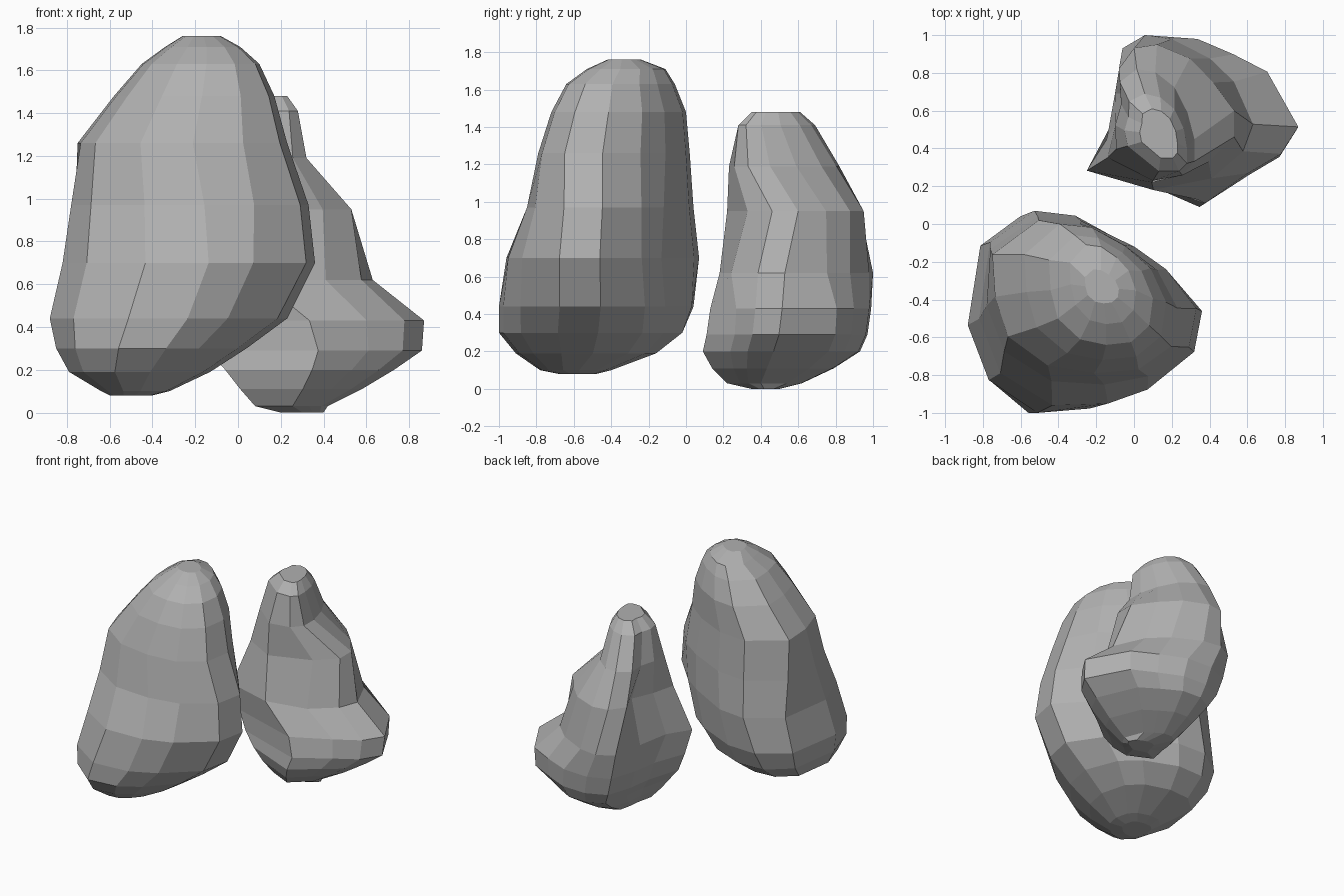
import bpy, bmesh
from mathutils import Vector

cube = bpy.data.objects.get("Cube")
if cube:
    bpy.data.objects.remove(cube, do_unlink=True)

stone = bpy.data.materials.new("stone_grey")
stone.use_nodes = True
grey = (0.44, 0.44, 0.44, 1)
stone.diffuse_color = grey
stone.node_tree.nodes["Principled BSDF"].inputs["Base Color"].default_value = grey


def blend(outlines, z):
    """Outline at height z, mixed from the (height, points) outlines around it."""
    if z <= outlines[0][0]:
        return [Vector(p) for p in outlines[0][1]]
    for (za, a), (zb, b) in zip(outlines, outlines[1:]):
        if z <= zb:
            t = (z - za) / (zb - za)
            return [Vector(p).lerp(Vector(q), t) for p, q in zip(a, b)]
    return [Vector(p) for p in outlines[-1][1]]


def make_rock(name, outlines, rings):
    """Loft a low-poly boulder; each ring is z, x min, x max, y min, y max."""
    bm = bmesh.new()
    loops = []
    for z, xa, xb, ya, yb in rings:
        pts = blend(outlines, z)
        # fit the blended outline exactly into the ring's bounds
        us, vs = [p.x for p in pts], [p.y for p in pts]
        u0, u1, v0, v1 = min(us), max(us), min(vs), max(vs)
        loops.append([bm.verts.new((xa + (p.x - u0) / (u1 - u0) * (xb - xa),
                                    ya + (p.y - v0) / (v1 - v0) * (yb - ya), z))
                      for p in pts])
    n = len(loops[0])
    for a, b in zip(loops, loops[1:]):
        for i in range(n):
            j = (i + 1) % n
            bm.faces.new((a[i], a[j], b[j], b[i]))
    bm.faces.new(loops[0][::-1])
    bm.faces.new(loops[-1])
    bmesh.ops.recalc_face_normals(bm, faces=bm.faces)
    mesh = bpy.data.meshes.new(name)
    bm.to_mesh(mesh)
    bm.free()
    mesh.materials.append(stone)
    rock = bpy.data.objects.new(name, mesh)
    bpy.context.collection.objects.link(rock)


# Tall boulder at the front: round foot, pointed right side, blunt top
front_foot = [(-1, -.1), (-.8, -.65), (-.35, -1), (.15, -.95), (.5, -.75), (.9, -.35),
              (1, .1), (.85, .6), (.55, .85), (0, 1), (-.5, .97), (-.88, .68)]
front_belly = [(-1, -.12), (-.8, -.68), (-.33, -1), (.17, -.96), (.5, -.8), (.93, -.4),
               (1, 0), (.62, .42), (.4, .6), (-.15, .95), (-.5, 1), (-.88, .7)]
front_top = [(-.97, 0), (-.83, -.52), (-.4, -.9), (.1, -1), (.58, -.95), (.93, -.65),
             (1, -.15), (.78, .35), (.42, .68), (-.05, .95), (-.5, 1), (-1, .55)]
make_rock(
    "front_rock",
    [(.2, front_foot), (.6, front_belly), (1.25, front_top)],
    [(.08, -.6, -.4, -.68, -.48), (.1, -.64, -.32, -.78, -.4),
     (.19, -.79, -.13, -.91, -.16), (.3, -.85, .04, -1, -.02),
     (.44, -.88, .23, -1, .04), (.7, -.82, .36, -.96, .07),
     (.97, -.78, .33, -.85, .04), (1.26, -.75, .23, -.79, .02),
     (1.48, -.58, .17, -.72, 0), (1.63, -.45, .1, -.64, -.06),
     (1.71, -.34, .01, -.53, -.11), (1.76, -.26, -.08, -.42, -.24)])

# Shorter boulder behind: wide foot, left spur, grooved left side, narrow top
back_foot = [(-1, -.58), (.03, -1), (.5, -.65), (.82, -.43), (1, -.1), (.68, .6),
             (.34, .8), (0, .98), (-.38, 1), (-.68, .85), (-.8, .4), (-.85, 0)]
back_spur = [(-1, -.75), (-.2, -1), (.5, -.85), (.88, -.5), (1, -.15), (.77, .4),
             (.48, .7), (.02, .95), (-.3, 1), (-.57, .83), (-.66, .25), (-.76, -.35)]
back_waist = [(-1, -.64), (-.3, -1), (.6, -.7), (1, -.34), (1, .04), (.67, .45),
              (.3, .8), (-.22, 1), (-.58, .95), (-.82, .65), (-.66, .28), (-.87, -.15)]
back_top = [(-.9, -.35), (.1, -1), (.75, -1), (1, -.8), (1, -.4), (.9, .1),
            (.6, .6), (.15, .9), (-.35, 1), (-.85, .8), (-.88, .4), (-1, .05)]
make_rock(
    "back_rock",
    [(.4, back_foot), (.62, back_spur), (.95, back_waist), (1.3, back_top)],
    [(0, .2, .4, .35, .5), (.03, .08, .42, .22, .62),
     (.11, .01, .58, .14, .79), (.2, -.06, .73, .09, .93),
     (.29, -.14, .86, .11, .97), (.43, -.2, .87, .13, .99),
     (.62, -.25, .63, .18, 1), (.95, -.14, .53, .22, .95),
     (1.19, -.1, .32, .23, .82), (1.41, -.05, .28, .28, .69),
     (1.48, .03, .23, .35, .61)])
